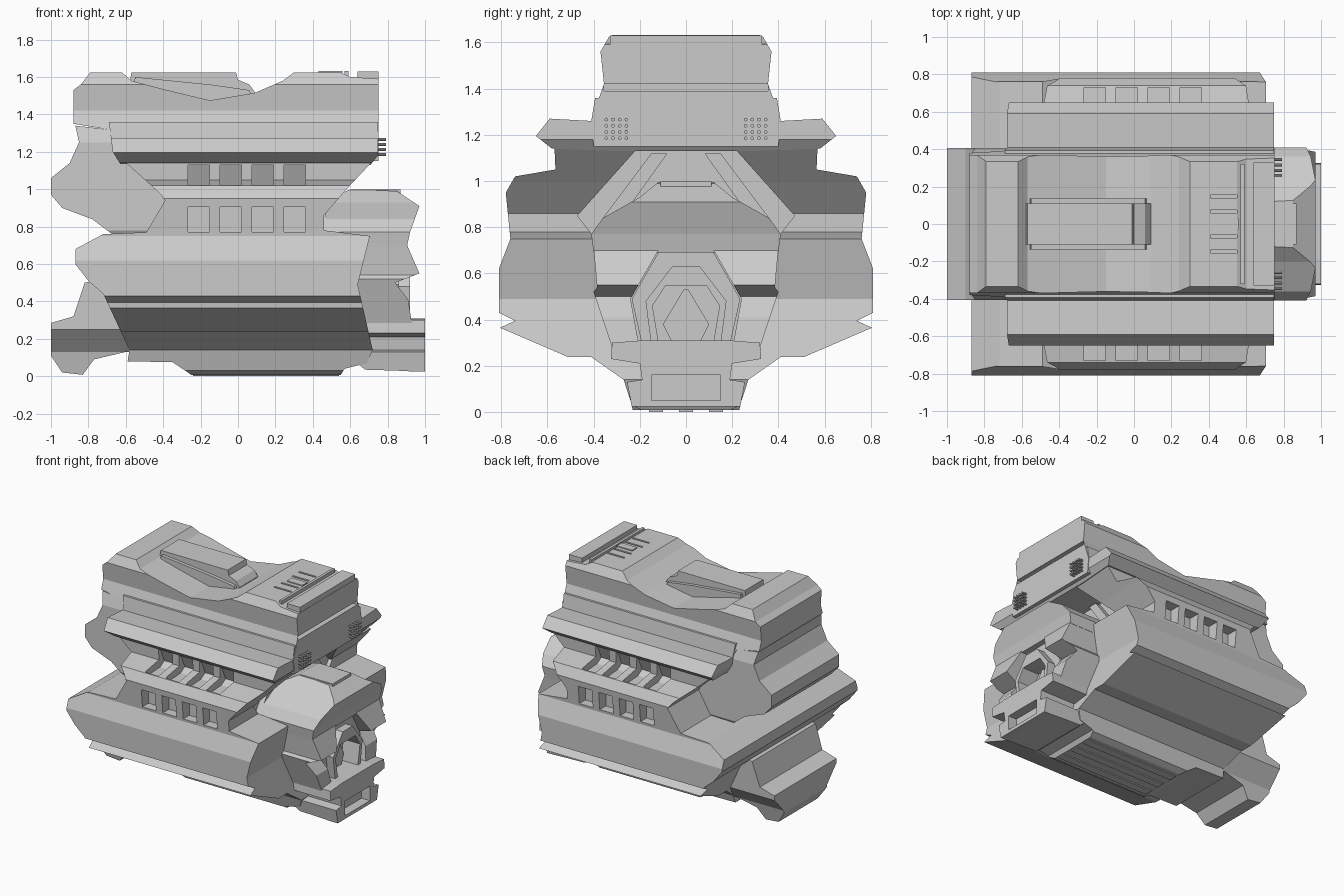
import bpy, bmesh
from mathutils import Vector


def prism(name, pts, axis, a, b):
    """Extrude a closed 2D outline: axis 'x' takes (y,z), axis 'y' takes (x,z)."""
    bm = bmesh.new()
    co = (lambda p: (a, p[0], p[1])) if axis == 'x' else (lambda p: (p[0], a, p[1]))
    face = bm.faces.new([bm.verts.new(co(p)) for p in pts])
    step = Vector((b - a, 0, 0)) if axis == 'x' else Vector((0, b - a, 0))
    ext = bmesh.ops.extrude_face_region(bm, geom=[face])
    bmesh.ops.translate(bm, vec=step, verts=[v for v in ext['geom'] if isinstance(v, bmesh.types.BMVert)])
    bmesh.ops.recalc_face_normals(bm, faces=bm.faces)
    me = bpy.data.meshes.new(name)
    bm.to_mesh(me)
    bm.free()
    ob = bpy.data.objects.new(name, me)
    bpy.context.collection.objects.link(ob)
    return ob


def section(name, half, a, b):
    """Symmetric cross-section, given from top to bottom on the +y side."""
    return prism(name, half + [(-y, z) for y, z in reversed(half)], 'x', a, b)


def side(name, pts, w=1.2):
    return prism(name, pts, 'y', -w, w)


def box(name, x0, x1, y0, y1, z0, z1):
    return prism(name, [(y0, z0), (y1, z0), (y1, z1), (y0, z1)], 'x', x0, x1)


def combine(ob, cutter, op):
    m = ob.modifiers.new("cut", 'BOOLEAN')
    m.operation, m.object, m.solver = op, cutter, 'EXACT'
    bpy.context.view_layer.update()
    me = bpy.data.meshes.new_from_object(ob.evaluated_get(bpy.context.evaluated_depsgraph_get()))
    ob.modifiers.clear()
    ob.data = me
    bpy.data.objects.remove(cutter)
    return ob


def part(name, half, outline):
    """Cross-section along x trimmed by a side outline."""
    return combine(section(name, half, -1.2, 1.2), side("trim", outline), 'INTERSECT')


# Upper housing with dipped top
cap = part("upper_housing",
           [(.33, 1.63), (.37, 1.56), (.355, 1.42), (.38, 1.35), (.41, 1.26), (.40, 1.15)],
           [(-.88, 1.53), (-.84, 1.56), (-.79, 1.625), (-.62, 1.625), (-.57, 1.58), (-.4, 1.535),
            (-.15, 1.475), (.09, 1.515), (.24, 1.58), (.30, 1.625), (.55, 1.625), (.60, 1.60),
            (.752, 1.59), (.752, 1.15), (-.6, 1.15), (-.7, 1.32), (-.88, 1.35)])
combine(cap, box("slot", .70, .8, -.355, .355, 1.39, 1.42), 'DIFFERENCE')
for y0, y1 in ((.06, .075), (-.075, -.06), (.14, .155), (-.155, -.14)):
    combine(cap, box("groove", .41, .55, y0, y1, 1.60, 1.7), 'DIFFERENCE')

# Side wings under the housing
part("side_wings",
     [(.39, 1.38), (.41, 1.26), (.59, 1.27), (.65, 1.195), (.58, 1.14), (.3, 1.13)],
     [(-.69, 1.36), (-.67, 1.2), (-.62, 1.12), (.70, 1.12), (.748, 1.18), (.748, 1.36)])

# Spine and cross bars on top
spine = side("top_spine", [(-.59, 1.5), (-.57, 1.625), (-.01, 1.625), (0, 1.585),
                           (.06, 1.56), (.09, 1.52), (.09, 1.45), (-.59, 1.45)], .11)
side("spine_base", [(-.57, 1.5), (-.55, 1.6), (-.15, 1.56), (.06, 1.53), (.095, 1.45)], .135)
box("cross_bar", .57, .59, -.32, .32, 1.58, 1.632)
box("rear_bar", .64, .75, -.33, .33, 1.57, 1.63)
box("centre_bar", .43, .56, -.03, .03, 1.6, 1.632)

# Main block, recessed waist and pan
block = part("main_block",
             [(.57, 1.16), (.565, 1.05), (.74, 1.02), (.78, .95), (.76, .75), (.81, .62),
              (.81, .43), (.74, .395), (.805, .365), (.51, .238), (.41, .238), (.27, .14),
              (.234, .03), (.19, .008)],
             [(-.62, 1.16), (-.42, .98), (-.39, .94), (-.49, .77), (-.72, .76), (-.87, .68),
              (-.87, .60), (-.80, .51), (-.72, .44), (-.58, .14), (-.59, .08), (-.35, .075),
              (-.25, .008), (.55, .008), (.57, .04), (.69, .07), (.72, .14), (.64, .49),
              (.705, .75), (.46, .78), (.46, .86), (.58, 1.0), (.73, 1.16)])
# Hooded recess in the end of the block
combine(block, section("hood", [(.22, 1.13), (.47, .85), (.40, .76)], .43, .9), 'DIFFERENCE')
for s in (-1, 1):
    prism("hood_rib", [(s * .08, 1.12), (s * .15, 1.12), (s * .36, .84), (s * .28, .84)], 'x', .4, .47)
# Four window rows on both flanks
for i in range(4):
    x = -.21 + i * .171
    for s in (-1, 1):
        combine(block, box("win", x - .057, x + .057, min(s * .69, s * .9), max(s * .69, s * .9), .77, .905),
                'DIFFERENCE')
        duct = [(.62, 1.13), (.55, 1.13), (.50, 1.02), (.55, .99), (.73, .98), (.73, 1.06), (.62, 1.08)]
        combine(block, prism("duct", [(s * y, z) for y, z in duct], 'x', x - .057, x + .057), 'DIFFERENCE')

# Back unit and its lower foot
part("back_unit",
     [(.37, 1.36), (.405, 1.25), (.405, .78), (.36, .70)],
     [(-.87, 1.34), (-.70, 1.32), (-.3, 1.2), (-.3, .76), (-.66, .75), (-.78, .84), (-.94, .90),
      (-1, .97), (-1, 1.06), (-.90, 1.14), (-.85, 1.25)])
part("back_foot",
     [(.36, .6), (.38, .5), (.37, .25), (.26, .13), (.23, .008)],
     [(-1, .285), (-.88, .32), (-.82, .50), (-.5, .56), (-.45, .12), (-.60, .13), (-.77, .09),
      (-.83, .008), (-.94, .02), (-1, .11)])

# Front unit: hood, side cheeks, arch and lower block
part("front_hood",
     [(.12, .995), (.20, .93), (.36, .84), (.41, .77), (.40, .69)],
     [(.4, .86), (.5, .95), (.60, 1.0), (.85, .99), (.97, .91), (.92, .77), (.90, .68), (.4, .68)])
box("hood_ridge", .6, .87, -.11, .11, .95, .998)
cheeks = part("front_cheeks",
              [(.40, .71), (.385, .54), (.40, .52), (.36, .40), (.32, .28)],
              [(.5, .71), (.90, .71), (.97, .55), (.84, .50), (.91, .41), (.93, .28), (.5, .28)])
arch = [(.12, .70), (.24, .49), (.20, .27)]
inner = [(.09, .545), (.145, .46), (.12, .31)]
combine(cheeks, section("arch_hole", arch, .78, 1.2), 'DIFFERENCE')
ring = section("front_arch", [(.12, .69), (.235, .49), (.19, .29)], .7, .86)
combine(ring, section("hole", inner, .74, 1.2), 'DIFFERENCE')
lip = section("arch_lip", [(.06, .63), (.175, .48), (.15, .29)], .8, .92)
combine(lip, section("hole", inner, .7, 1.2), 'DIFFERENCE')
section("arch_core", [(.01, .53), (.10, .38), (.06, .30)], .72, .82)
lower = part("front_block",
             [(.19, .31), (.32, .30), (.325, .23), (.20, .21), (.19, .14), (.255, .13), (.235, .025)],
             [(.6, .31), (1, .31), (1, .022), (.85, .03), (.68, .035), (.6, .1)])
combine(lower, box("mouth", .93, 1.1, -.15, .15, .05, .16), 'DIFFERENCE')

# Pin grids on the end face
for s in (-1, 1):
    for i in range(4):
        for j in range(4):
            bpy.ops.mesh.primitive_cylinder_add(vertices=8, radius=.008, depth=.06,
                                                location=(.76, s * (.258 + i * .029), 1.185 + j * .027),
                                                rotation=(0, 1.5708, 0))
            bpy.context.object.name = "end_pin"

# Rails under the pan
for y in (-.13, 0, .13):
    box("pan_rail", -.24, .54, y - .03, y + .03, 0, .02)
